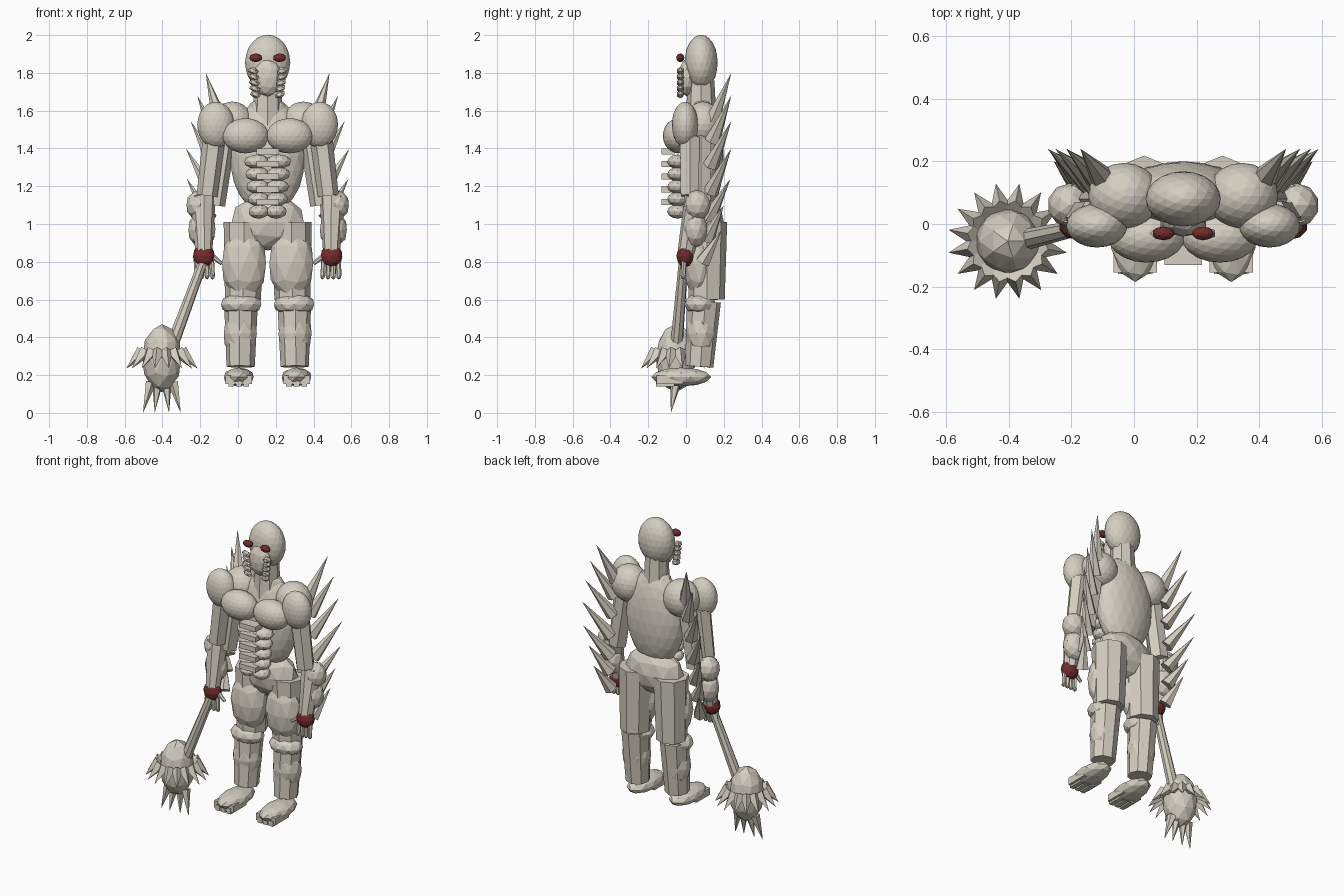
import bpy, math
from mathutils import Vector

CX = 0.157   # the figure's own mirror plane
DX = 0.004   # small sideways shift for mirrored parts

def material(name, rgb):
    m = bpy.data.materials.new(name)
    m.diffuse_color = (*rgb, 1)
    return m

BONE = material("bone", (0.66, 0.62, 0.535))
RED = material("dark red", (0.17, 0.025, 0.025))

def finish(name, mat):
    o = bpy.context.object
    o.name = name
    o.data.materials.append(mat)
    return o

def ball(name, c, r, sub=2, mat=BONE, rot=(0, 0, 0)):
    bpy.ops.mesh.primitive_ico_sphere_add(subdivisions=sub, radius=1, location=c, rotation=rot)
    bpy.context.object.scale = r
    return finish(name, mat)

def rod(name, a, b, r1, r2, sides=8, mat=BONE):
    a, b = Vector(a), Vector(b)
    d = b - a
    bpy.ops.mesh.primitive_cone_add(vertices=sides, radius1=r1, radius2=r2, depth=d.length,
                                    location=(a + b) / 2)
    bpy.context.object.rotation_euler = d.to_track_quat('Z', 'Y').to_euler()
    return finish(name, mat)

def box(name, c, size):
    bpy.ops.mesh.primitive_cube_add(size=1, location=c)
    bpy.context.object.scale = size
    return finish(name, BONE)

def shift(p):
    return (p[0] + DX, p[1], p[2])

def flip(p):
    return (2 * CX - p[0] - DX, p[1], p[2])

def balls(name, c, r, sub=2, mat=BONE, tilt=0):
    ball("left_" + name, shift(c), r, sub, mat, (0, tilt, 0))
    ball("right_" + name, flip(c), r, sub, mat, (0, -tilt, 0))

def rods(name, a, b, r1, r2, sides=8):
    rod("left_" + name, shift(a), shift(b), r1, r2, sides)
    rod("right_" + name, flip(a), flip(b), r1, r2, sides)

def boxes(name, c, size):
    box("left_" + name, shift(c), size)
    box("right_" + name, flip(c), size)

# Head, eyes and mask
ball("head", (CX, 0.08, 1.855), (0.12, 0.088, 0.147), 3)
balls("eye", (0.09, -0.03, 1.88), (0.035, 0.022, 0.023), 2, RED)
ball("muzzle", (CX, 0.005, 1.775), (0.076, 0.045, 0.1), 2)
for i in range(5):
    balls("mandible_bead", (0.076 + 0.003 * i, -0.03, 1.81 - 0.031 * i),
          (0.032, 0.02, 0.02), 1, tilt=0.35)
rod("neck", (CX, 0.08, 1.5), (CX, 0.08, 1.76), 0.085, 0.07, 8)
ball("neck_base", (CX, 0.085, 1.59), (0.11, 0.07, 0.09))

# Torso
ball("torso", (CX, 0.09, 1.36), (0.2, 0.11, 0.31), 3)
ball("hips", (CX, 0.1, 1.01), (0.2, 0.1, 0.15))
balls("pectoral", (0.036, -0.04, 1.467), (0.123, 0.083, 0.093), 3)
balls("rear_shoulder", (-0.035, 0.09, 1.53), (0.115, 0.105, 0.118), 3)
balls("front_shoulder", (-0.122, -0.005, 1.525), (0.098, 0.07, 0.122), 3)

# Abdominal muscles with raised centre plates
for i in range(5):
    z = 1.33 - 0.066 * i
    w = 0.068 - 0.003 * i
    balls("abdominal", (0.095 + 0.003 * i, -0.045, z), (w, 0.055, 0.038))
    box("belly_plate", (CX, -0.095, 1.385 - 0.067 * i), (0.12, 0.07, 0.032))

# Arms
rods("biceps", (-0.13, 0.02, 1.46), (-0.168, 0.02, 1.15), 0.06, 0.055, 6)
rods("triceps", (-0.075, 0.08, 1.46), (-0.13, 0.08, 1.1), 0.06, 0.058, 6)
balls("elbow", (-0.21, 0.06, 1.1), (0.07, 0.07, 0.08))
balls("forearm_muscle", (-0.195, 0.05, 0.97), (0.075, 0.065, 0.095))
rods("forearm", (-0.19, 0.06, 1.14), (-0.185, 0.0, 0.85), 0.068, 0.045, 8)
balls("hand", (-0.185, -0.005, 0.83), (0.06, 0.046, 0.06), 2, RED)
for i in range(4):
    x = -0.222 + 0.026 * i
    rods("finger", (x, -0.01, 0.81), (x * 1.1 + 0.02, -0.015, 0.725), 0.014, 0.013, 6)
    balls("fingertip", (x * 1.1 + 0.02, -0.015, 0.722), (0.014, 0.014, 0.016), 1)
rods("thumb", (-0.14, -0.01, 0.83), (-0.09, -0.015, 0.79), 0.014, 0.01, 6)

# Legs
rods("thigh", (0.028, 0.11, 1.01), (0.022, 0.11, 0.6), 0.108, 0.095, 8)
balls("thigh_muscle", (0.028, 0.07, 0.79), (0.122, 0.085, 0.19))
balls("knee", (0.013, 0.075, 0.575), (0.112, 0.085, 0.06))
rods("shin", (0.012, 0.095, 0.59), (0.01, 0.07, 0.245), 0.09, 0.075, 8)
balls("calf_muscle", (0.008, 0.08, 0.42), (0.092, 0.082, 0.13))
balls("foot", (0.0, -0.025, 0.19), (0.082, 0.16, 0.05))
boxes("sole", (0.0, -0.085, 0.175), (0.14, 0.14, 0.045))
for dx in (-0.04, 0, 0.04):
    boxes("toe", (dx, -0.11, 0.158), (0.03, 0.1, 0.035))

# Rows of spikes down the back of the arms
SPIKES = [((0.41, 0.14, 1.55), (0.485, 0.24, 1.80)),
          ((0.425, 0.14, 1.44), (0.53, 0.24, 1.68)),
          ((0.44, 0.13, 1.31), (0.565, 0.24, 1.545)),
          ((0.455, 0.13, 1.17), (0.59, 0.24, 1.40)),
          ((0.465, 0.12, 1.03), (0.585, 0.235, 1.24)),
          ((0.475, 0.11, 0.92), (0.57, 0.20, 1.10)),
          ((0.48, 0.09, 0.80), (0.54, 0.19, 0.97))]
for base, tip in SPIKES:
    rods("arm_spike", flip(base), flip(tip), 0.043, 0.0, 6)

# Spiked mace in the hand on the left of the front view
MX, MY = -0.403, -0.055
rod("mace_handle", (-0.17, -0.01, 0.84), (-0.355, -0.052, 0.34), 0.025, 0.034, 8)
ball("mace_head", (MX, MY, 0.29), (0.106, 0.106, 0.18), 2)
N = 16
for i in range(N):
    a = 2 * math.pi * (i + 0.5) / N
    c, s = math.cos(a), math.sin(a)
    rod("mace_spike", (MX + 0.105 * c, MY + 0.105 * s, 0.325),
        (MX + 0.192 * c, MY + 0.187 * s, 0.235), 0.036, 0.0, 4)
for dx in (-0.1, -0.038, 0.038, 0.1):
    rod("mace_tip_spike", (MX + 0.6 * dx, MY, 0.16), (MX + dx, -0.08, 0.0), 0.03, 0.0, 5)
